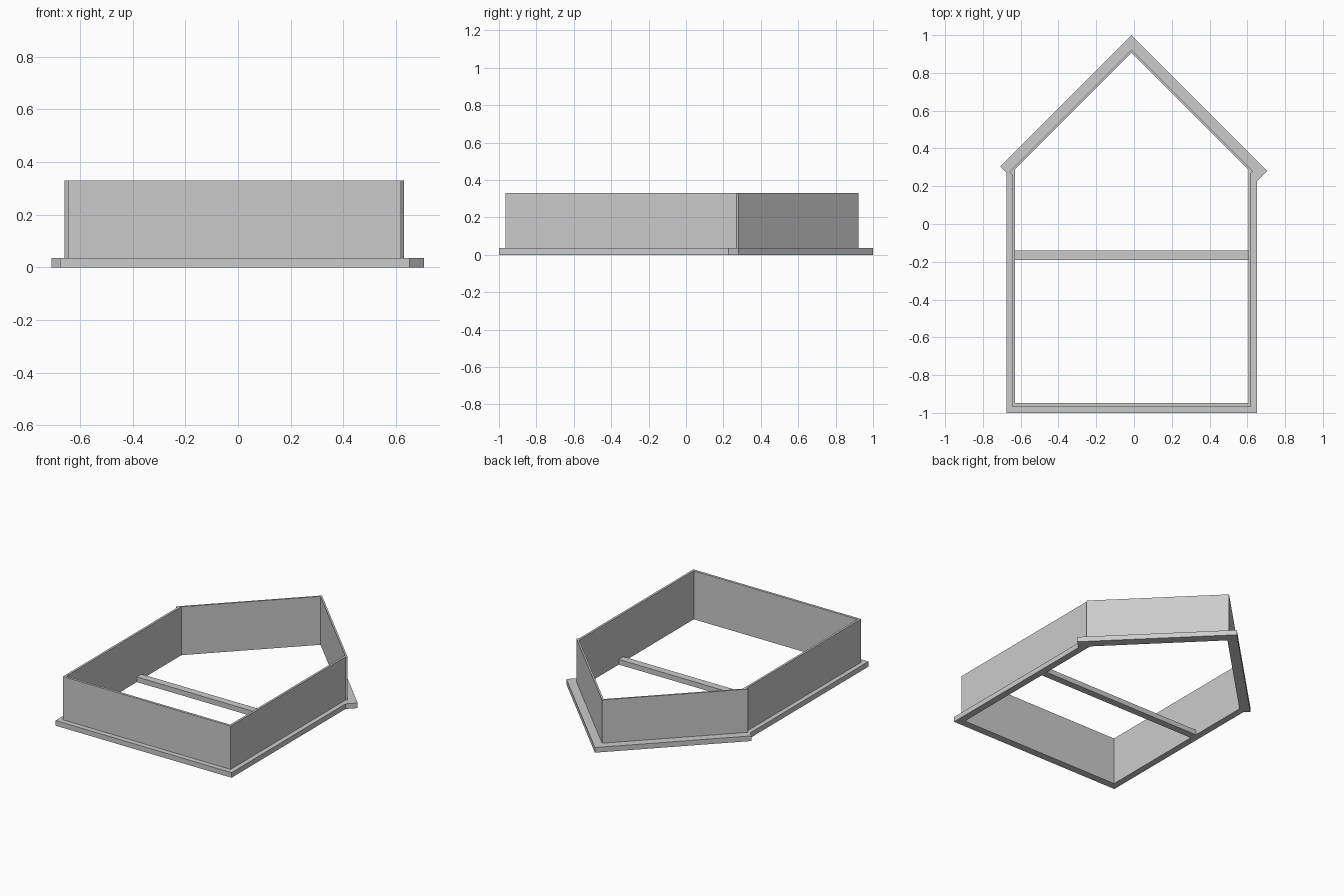
import bpy
import bmesh

cube = bpy.data.objects.get("Cube")
if cube:
    bpy.data.objects.remove(cube, do_unlink=True)

# Single plain grey plastic
grey = bpy.data.materials.new("grey_plastic")
grey.use_nodes = True
colour = (0.6, 0.6, 0.6, 1)
grey.diffuse_color = colour
grey.node_tree.nodes["Principled BSDF"].inputs["Base Color"].default_value = colour

APEX_X = -0.013
BASE_TOP, WALL_TOP = 0.035, 0.33


def house(left, right, bottom, apex, eave_left=None, eave_right=None):
    """House outline with a 45 degree roof; eaves reach past the side walls."""
    def roof(x):
        return apex - abs(x - APEX_X)

    points = [(APEX_X, apex)]
    if eave_left is not None:
        points.append((eave_left, roof(eave_left)))
        points.append((left, roof(eave_left) - (left - eave_left)))
    else:
        points.append((left, roof(left)))
    points += [(left, bottom), (right, bottom)]
    if eave_right is not None:
        points.append((right, roof(eave_right) - (eave_right - right)))
        points.append((eave_right, roof(eave_right)))
    else:
        points.append((right, roof(right)))
    return points


def extrude_outline(name, loops, z0, z1):
    """Fill the area between closed loops and raise it from z0 to z1."""
    bm = bmesh.new()
    edges = []
    for loop in loops:
        verts = [bm.verts.new((x, y, z0)) for x, y in loop]
        for a, b in zip(verts, verts[1:] + verts[:1]):
            edges.append(bm.edges.new((a, b)))
    bmesh.ops.triangle_fill(bm, edges=edges, use_beauty=True, normal=(0, 0, 1))
    raised = bmesh.ops.extrude_face_region(bm, geom=bm.faces[:], use_keep_orig=True)
    top = [g for g in raised["geom"] if isinstance(g, bmesh.types.BMVert)]
    bmesh.ops.translate(bm, verts=top, vec=(0, 0, z1 - z0))
    bmesh.ops.recalc_face_normals(bm, faces=bm.faces[:])
    mesh = bpy.data.meshes.new(name)
    bm.to_mesh(mesh)
    bm.free()
    mesh.materials.append(grey)
    obj = bpy.data.objects.new(name, mesh)
    bpy.context.collection.objects.link(obj)
    return obj


# Shared opening, wide flange and thin upright wall
opening = house(-0.63, 0.605, -0.948, 0.907)
flange = house(-0.676, 0.652, -1.0, 1.0, -0.708, 0.706)
wall = house(-0.645, 0.62, -0.965, 0.923, -0.66, 0.63)
extrude_outline("base_flange", [flange, opening], 0, BASE_TOP)
extrude_outline("cutting_wall", [wall, opening], BASE_TOP, WALL_TOP)

# Brace across the opening
brace = [(-0.63, -0.19), (0.605, -0.19), (0.605, -0.14), (-0.63, -0.14)]
extrude_outline("cross_brace", [brace], 0, BASE_TOP)
